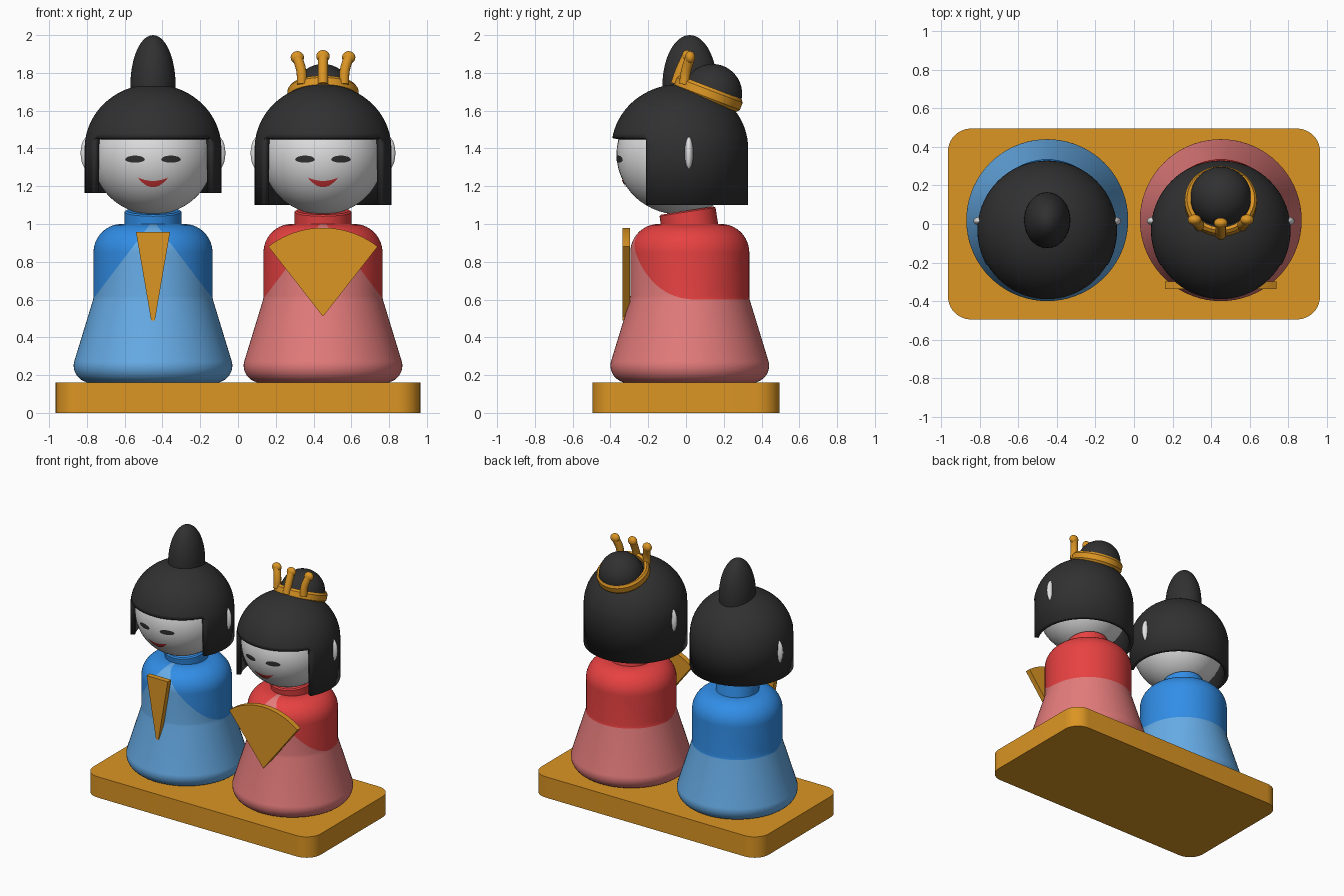
import bpy, bmesh
from math import sin, cos, pi, radians, sqrt
from mathutils import Vector, Matrix

cube = bpy.data.objects.get("Cube")
if cube:
    bpy.data.objects.remove(cube, do_unlink=True)


def material(name, r, g, b):
    m = bpy.data.materials.new(name)
    m.use_nodes = True
    m.diffuse_color = (r, g, b, 1)
    node = next(n for n in m.node_tree.nodes if n.type == "BSDF_PRINCIPLED")
    node.inputs["Base Color"].default_value = (r, g, b, 1)
    node.inputs["Roughness"].default_value = 0.6
    return m


GOLD = material("gold", 0.71, 0.30, 0.017)
BLACK = material("hair black", 0.03, 0.03, 0.03)
WHITE = material("porcelain white", 0.75, 0.75, 0.75)
LIPS = material("lip red", 0.68, 0.04, 0.04)
BLUE = material("robe blue", 0.032, 0.28, 0.83)
LIGHT_BLUE = material("skirt light blue", 0.14, 0.43, 0.83)
RED = material("robe red", 0.83, 0.055, 0.055)
PINK = material("skirt pink", 0.78, 0.20, 0.20)


def finish(name, bm, mats, location=(0, 0, 0), smooth=True):
    """Turn a bmesh into a named object."""
    mesh = bpy.data.meshes.new(name)
    bm.to_mesh(mesh)
    bm.free()
    for m in mats:
        mesh.materials.append(m)
    obj = bpy.data.objects.new(name, mesh)
    obj.location = location
    bpy.context.collection.objects.link(obj)
    if smooth:
        bpy.ops.object.select_all(action="DESELECT")
        obj.select_set(True)
        bpy.context.view_layer.objects.active = obj
        bpy.ops.object.shade_smooth_by_angle(angle=radians(35))
    return obj


def lathe(profile, steps=72):
    """Revolve (radius, height) points about z."""
    bm = bmesh.new()
    vs = [bm.verts.new((r, 0, z)) for r, z in profile]
    es = [bm.edges.new(pair) for pair in zip(vs, vs[1:])]
    bmesh.ops.spin(bm, geom=vs + es, cent=(0, 0, 0), axis=(0, 0, 1), angle=2 * pi, steps=steps)
    bmesh.ops.remove_doubles(bm, verts=bm.verts, dist=0.0005)
    bmesh.ops.recalc_face_normals(bm, faces=bm.faces)
    return bm


def cut(bm, point, normal):
    bmesh.ops.bisect_plane(bm, geom=bm.verts[:] + bm.edges[:] + bm.faces[:], dist=0.0002,
                           plane_co=point, plane_no=normal)


def ellipsoid(name, radii, location, mat):
    bm = bmesh.new()
    bmesh.ops.create_uvsphere(bm, u_segments=48, v_segments=28, radius=1)
    bmesh.ops.scale(bm, vec=radii, verts=bm.verts)
    return finish(name, bm, [mat], location)


def slab(name, outline, depth, mat, location):
    """Extrude a flat 3D outline along a vector."""
    bm = bmesh.new()
    face = bm.faces.new([bm.verts.new(p) for p in outline])
    out = bmesh.ops.extrude_face_region(bm, geom=[face], use_keep_orig=True)
    moved = [v for v in out["geom"] if isinstance(v, bmesh.types.BMVert)]
    bmesh.ops.translate(bm, vec=depth, verts=moved)
    bmesh.ops.recalc_face_normals(bm, faces=bm.faces)
    return finish(name, bm, [mat], location)


def arc(cx, cy, r, start, end, n=10):
    return [(cx + r * cos(radians(start + (end - start) * i / n)),
             cy + r * sin(radians(start + (end - start) * i / n))) for i in range(n + 1)]


FACE = Vector((0.325, 0.335, 0.32))
FACE_Z = 1.37


def face_patch(name, x0, x1, low, high, mat, centre):
    """Thin patch on the front of the face between two height curves."""
    bm = bmesh.new()
    n, rows = 20, 4
    grid = []
    for i in range(n + 1):
        t = i / n * 2 - 1
        x = (x0 + x1) / 2 + t * (x1 - x0) / 2
        column = []
        for j in range(rows + 1):
            z = low(t) + (high(t) - low(t)) * j / rows
            y = -FACE.y * sqrt(1 - (x / FACE.x) ** 2 - ((z - FACE_Z) / FACE.z) ** 2) - 0.005
            column.append(bm.verts.new((x, y, z)))
        grid.append(column)
    for a, b in zip(grid, grid[1:]):
        for j in range(rows):
            bm.faces.new((a[j], b[j], b[j + 1], a[j + 1]))
    finish(name, bm, [mat], centre)


def robe(name, upper, lower, x):
    profile = [(0, 0.16), (0.35, 0.16)] + arc(0.33, 0.25, 0.09, -75, 14)
    profile += [(0.317, 0.6), (0.315, 0.62), (0.315, 0.85)]
    profile += arc(0.165, 0.85, 0.15, 5, 90) + [(0, 1.0)]
    bm = lathe(profile)
    # Waist line and the pointed front panel
    slope, tip = 0.76, 1.02
    cut(bm, (0, 0, 0.6), (0, 0, 1))
    for side in (-1, 1):
        cut(bm, (0, 0, tip), (side, 0, slope))
    for f in bm.faces:
        c = f.calc_center_median()
        panel = c.y < 0 and abs(c.x) < slope * (tip - c.z)
        f.material_index = 1 if c.z < 0.6 or panel else 0
    finish(name + "_robe", bm, [upper, lower], (x, 0.02, 0))
    # Tilted collar
    bm = lathe([(0, -0.09), (0.15, -0.09), (0.15, 0.045), (0.14, 0.052), (0, 0.052)])
    collar = finish(name + "_collar", bm, [upper], (x, 0.015, 1.02))
    collar.rotation_euler.x = radians(9)


def hair(name, x, bottom):
    dome = [(0.362 * cos(a), 1.40 + 0.34 * sin(a)) for a in [pi / 2 * i / 20 for i in range(21)]]
    bm = lathe([(0.362, bottom)] + dome)
    # Face opening below the fringe
    cut(bm, (0, -0.18, 0), (0, 1, 0))
    cut(bm, (0, 0, 1.455), (0, 0, 1))
    opening = [f for f in bm.faces
               if f.calc_center_median().y < -0.18 and f.calc_center_median().z < 1.455]
    bmesh.ops.delete(bm, geom=opening, context="FACES")
    obj = finish(name + "_hair", bm, [BLACK], (x, -0.033, 0))
    shell = obj.modifiers.new("thickness", "SOLIDIFY")
    shell.thickness = 0.032
    shell.offset = -1


def figure(name, x, upper, lower, hair_bottom):
    robe(name, upper, lower, x)
    centre = (x, -0.033, 0)
    ellipsoid(name + "_head", FACE, (x, -0.033, FACE_Z), WHITE)
    hair(name, x, hair_bottom)
    for label, side in (("right", -1), ("left", 1)):
        ellipsoid(f"{name}_{label}_ear", (0.04, 0.024, 0.088), (x + side * 0.343, 0.015, 1.375), WHITE)
        face_patch(f"{name}_{label}_eye", side * 0.095 - 0.052, side * 0.095 + 0.052,
                   lambda t: 1.335 - 0.010 * sqrt(1 - t * t) + 0.004 * t * t,
                   lambda t: 1.341 + 0.021 * sqrt(1 - t * t), BLACK, centre)
    face_patch(name + "_mouth", -0.08, 0.08,
               lambda t: 1.195 + 0.05 * t * t,
               lambda t: 1.228 + 0.018 * t * t, LIPS, centre)


# Plinth with rounded corners
corners = []
for sx, sy, start in ((1, 1, 0), (-1, 1, 90), (-1, -1, 180), (1, -1, 270)):
    corners += arc(sx * 0.845, sy * 0.375, 0.12, start, start + 90)
slab("plinth", [(x, y, 0) for x, y in corners], (0, 0, 0.16), GOLD, (0, 0, 0))

MAN, WOMAN = -0.45, 0.45
figure("man", MAN, BLUE, LIGHT_BLUE, 1.165)
figure("woman", WOMAN, RED, PINK, 1.10)

# Hair knots
ellipsoid("man_topknot", (0.12, 0.145, 0.27), (MAN, 0.02, 1.73), BLACK)
ellipsoid("woman_bun", (0.157, 0.157, 0.157), (WOMAN, 0.14, 1.69), BLACK)

# Closed and open fans
closed = [(-0.01, 0, 0.49), (0.01, 0, 0.49), (0.09, 0, 0.957), (-0.09, 0, 0.957)]
slab("closed_fan", closed, (0, 0.04, 0), GOLD, (MAN, -0.337, 0))
opened = [(0, 0, 0.51)] + [(x, 0, z) for x, z in arc(0, 0.51, 0.47, 52, 128, 24)]
slab("open_fan", opened, (0, 0.04, 0), GOLD, (WOMAN, -0.337, 0))

# Crown band, tilted down towards the back
bm = lathe([(0.155, -0.03), (0.175, -0.036), (0.187, -0.02), (0.187, 0.02),
            (0.175, 0.036), (0.155, 0.03), (0.155, -0.03)], 64)
bm.transform(Matrix.Rotation(radians(-21), 4, "X"))
finish("crown_band", bm, [GOLD], (WOMAN, 0.118, 1.69))

# Crown prongs with rounded tips
for label, base, middle, tip in (
        ("right", (-0.112, -0.01, 1.74), (-0.115, 0.0, 1.81), (-0.136, 0.022, 1.882)),
        ("middle", (0, -0.055, 1.74), (0, -0.03, 1.81), (0, 0.005, 1.888)),
        ("left", (0.112, -0.01, 1.74), (0.115, 0.0, 1.81), (0.136, 0.022, 1.882))):
    curve = bpy.data.curves.new(f"crown_{label}_prong", "CURVE")
    curve.dimensions = "3D"
    curve.bevel_depth = 0.027
    curve.bevel_resolution = 4
    curve.use_fill_caps = True
    spline = curve.splines.new("BEZIER")
    spline.bezier_points.add(2)
    for point, co in zip(spline.bezier_points, (base, middle, tip)):
        point.co = co
        point.handle_left_type = point.handle_right_type = "AUTO"
    curve.materials.append(GOLD)
    prong = bpy.data.objects.new(f"crown_{label}_prong", curve)
    prong.location.x = WOMAN
    bpy.context.collection.objects.link(prong)
    ellipsoid(f"crown_{label}_tip", (0.035, 0.027, 0.033), Vector(tip) + Vector((WOMAN, 0, 0)), GOLD)
